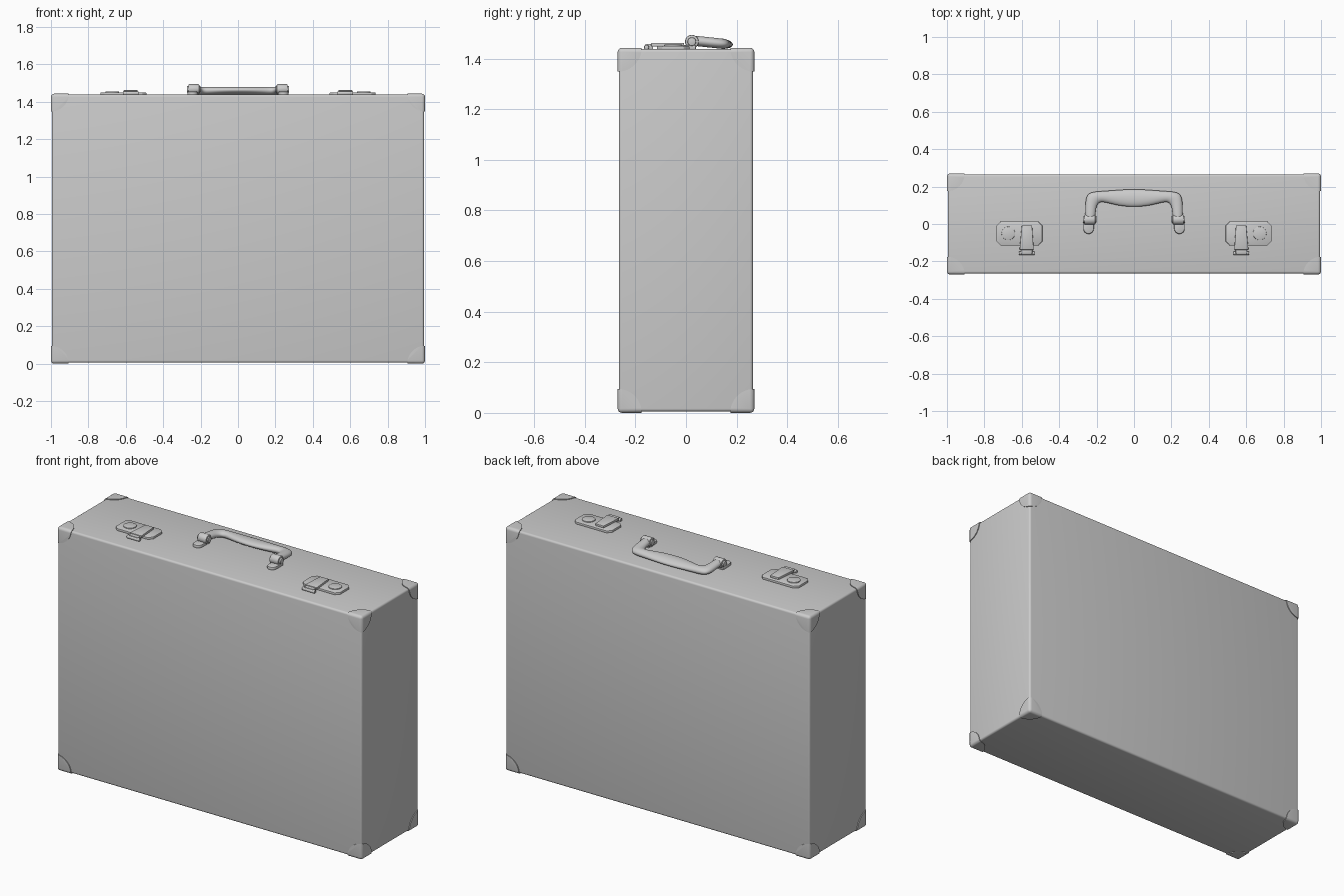
import bpy, bmesh, math
from mathutils import Vector

if "Cube" in bpy.data.objects:
    bpy.data.objects.remove(bpy.data.objects["Cube"])

TOP = 1.438  # height of the case's top face


def add(name, bm):
    bmesh.ops.recalc_face_normals(bm, faces=bm.faces)
    me = bpy.data.meshes.new(name)
    bm.to_mesh(me)
    bm.free()
    ob = bpy.data.objects.new(name, me)
    bpy.context.collection.objects.link(ob)
    return ob


def bevel(ob, width, segments=2):
    m = ob.modifiers.new("bevel", 'BEVEL')
    m.width, m.segments, m.limit_method = width, segments, 'ANGLE'


def mirror(ob, axes=(True, False, False)):
    m = ob.modifiers.new("mirror", 'MIRROR')
    m.use_axis = axes


def finish(ob, angle=35):
    bpy.ops.object.select_all(action='DESELECT')
    ob.select_set(True)
    bpy.context.view_layer.objects.active = ob
    bpy.ops.object.convert(target='MESH')
    bpy.ops.object.shade_smooth_by_angle(angle=math.radians(angle))


def box(name, size, loc):
    bm = bmesh.new()
    bmesh.ops.create_cube(bm, size=1)
    bmesh.ops.scale(bm, vec=size, verts=bm.verts)
    ob = add(name, bm)
    ob.location = loc
    return ob


def prism(name, pts, z0, z1, bev=0.003):
    """Flat outline extruded upwards and mirrored to the other side."""
    bm = bmesh.new()
    f = bm.faces.new([bm.verts.new((x, y, z0)) for x, y in pts])
    r = bmesh.ops.extrude_face_region(bm, geom=[f])
    bmesh.ops.translate(bm, vec=(0, 0, z1 - z0),
                        verts=[v for v in r["geom"] if isinstance(v, bmesh.types.BMVert)])
    ob = add(name, bm)
    bevel(ob, bev)
    mirror(ob)
    finish(ob)
    return ob


def rod(name, x0, x1, y, z, r):
    """Cylinder along x, mirrored."""
    bm = bmesh.new()
    ring = [bm.verts.new((x0, y + r * math.cos(a), z + r * math.sin(a)))
            for a in (i * math.tau / 24 for i in range(24))]
    f = bm.faces.new(ring)
    r2 = bmesh.ops.extrude_face_region(bm, geom=[f])
    bmesh.ops.translate(bm, vec=(x1 - x0, 0, 0),
                        verts=[v for v in r2["geom"] if isinstance(v, bmesh.types.BMVert)])
    ob = add(name, bm)
    bevel(ob, 0.004)
    mirror(ob)
    finish(ob)


def arc(cx, cy, r, a0, a1, n):
    return [(cx + r * math.cos(math.radians(a0 + (a1 - a0) * i / n)),
             cy + r * math.sin(math.radians(a0 + (a1 - a0) * i / n))) for i in range(n + 1)]


# case body
body = box("case_body", (1.99, 0.53, 1.433), (0, 0, 0.7215))
bevel(body, 0.012, 4)
finish(body)

# corner caps: a slightly larger rounded box trimmed by a sphere at one corner
caps = box("corner_caps", (2.0, 0.54, 1.443), (0, 0, 0.7215))
bevel(caps, 0.017, 4)
bm = bmesh.new()
bmesh.ops.create_uvsphere(bm, u_segments=48, v_segments=32, radius=0.095)
ball = add("corner_cutter", bm)
ball.location = (1.0, 0.27, 1.443)
ball.hide_render = True
cut = caps.modifiers.new("trim", 'BOOLEAN')
cut.operation, cut.object, cut.solver = 'INTERSECT', ball, 'EXACT'
mirror(caps, (True, True, True))
finish(caps)
bpy.data.objects.remove(ball)

# handle: loft between outer and inner edge points of one half
half = [((0.262, 0.005), (0.210, 0.005)), ((0.261, 0.07), (0.204, 0.07)),
        ((0.260, 0.125), (0.201, 0.090)), ((0.250, 0.160), (0.192, 0.111)),
        ((0.222, 0.174), (0.176, 0.119)), ((0.160, 0.177), (0.150, 0.116)),
        ((0.080, 0.184), (0.080, 0.097)), ((0, 0.188), (0, 0.090))]
flip = [((-a[0], a[1]), (-b[0], b[1])) for a, b in half[-2::-1]]
bm = bmesh.new()
rings = []
N = 12
for o, i in half + flip:
    o, i = Vector((*o, 0)), Vector((*i, 0))
    mid, arm = (o + i) / 2, (o - i) / 2 * 1.03
    rings.append([bm.verts.new(mid + arm * math.cos(t) + Vector((0, 0, 0.021 * math.sin(t))))
                  for t in (k * math.tau / N for k in range(N))])
for a, b in zip(rings, rings[1:]):
    for k in range(N):
        bm.faces.new((a[k], a[(k + 1) % N], b[(k + 1) % N], b[k]))
bm.faces.new(rings[0])
bm.faces.new(rings[-1])
handle = add("handle", bm)
handle.location = (0, 0, 1.474)
handle.rotation_euler.x = math.radians(-6)
handle.modifiers.new("smooth", 'SUBSURF').levels = 2
finish(handle, 60)

# handle mounts: rounded tab, hinge barrel and outer pin
prism("handle_mount", arc(0.243, -0.025, 0.028, 180, 360, 12) + [(0.271, 0.04), (0.215, 0.04)],
      TOP - 0.005, TOP + 0.016, 0.006)
rod("handle_hinge", 0.207, 0.265, 0.023, 1.467, 0.027)
rod("handle_pin", 0.200, 0.274, 0.023, 1.467, 0.017)

# latch plate with clipped corners
c = 0.022
x0, x1, y0, y1 = 0.49, 0.735, -0.115, 0.013
prism("latch_plate", [(x0 + c, y0), (x1 - c, y0), (x1, y0 + c), (x1, y1 - c),
                      (x1 - c, y1), (x0 + c, y1), (x0, y1 - c), (x0, y0 + c)],
      TOP - 0.003, TOP + 0.012)
# round latch button
prism("latch_button", arc(0.672, -0.05, 0.036, 0, 348.75, 31), TOP, TOP + 0.017, 0.002)
# tapered hasp and the catch it hooks over
prism("latch_hasp", [(0.536, -0.138), (0.612, -0.138), (0.600, -0.008), (0.545, -0.008)],
      TOP + 0.010, TOP + 0.024)
prism("latch_tongue", [(0.544, -0.160), (0.604, -0.160), (0.604, -0.130), (0.544, -0.130)],
      TOP - 0.003, TOP + 0.020)
rod("latch_catch", 0.532, 0.616, -0.156, TOP + 0.007, 0.010)
